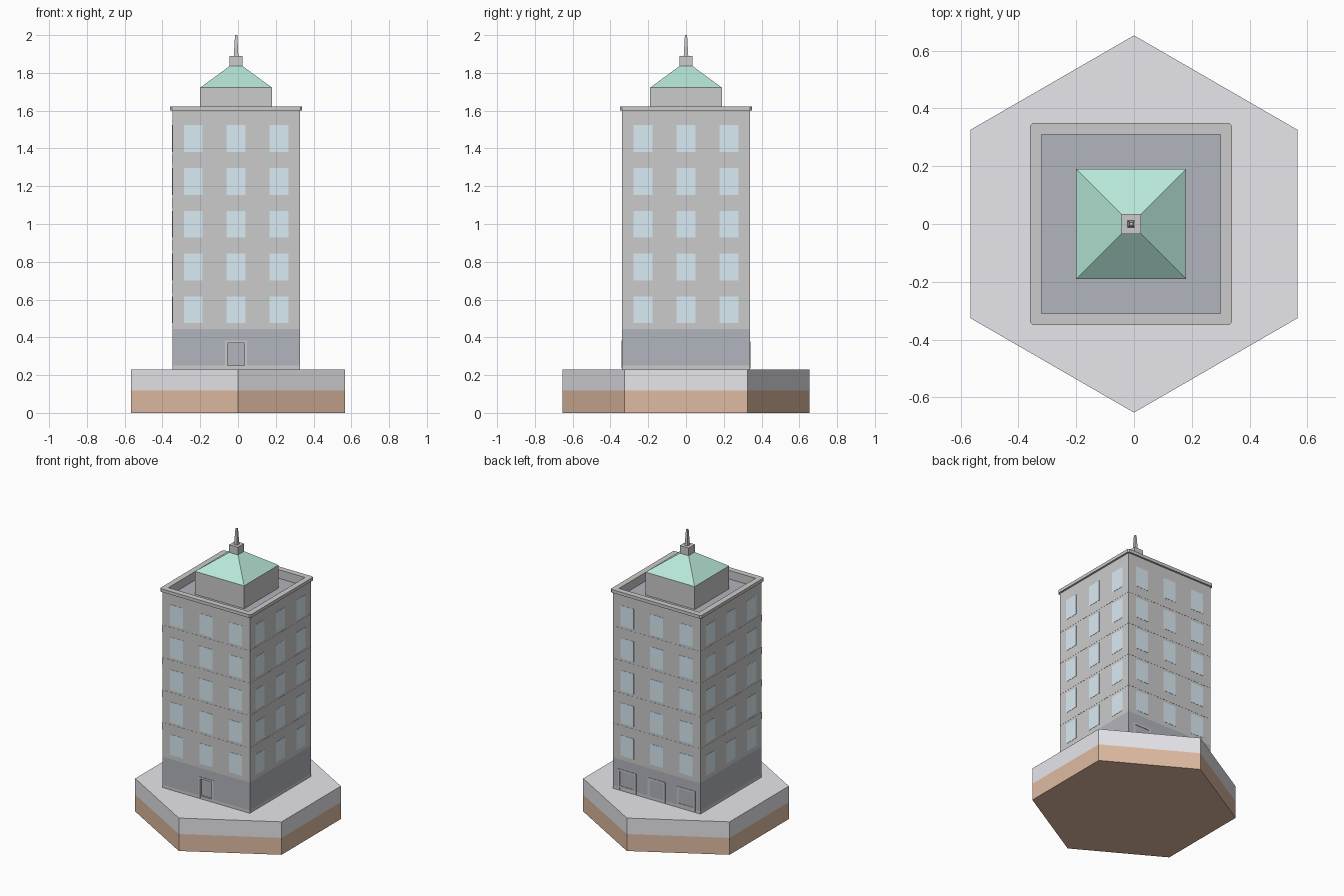
import bpy, bmesh, math
from mathutils import Matrix

if "Cube" in bpy.data.objects:
    bpy.data.objects.remove(bpy.data.objects["Cube"])

CX = -0.01          # tower axis
H = 0.3375          # tower half width
S = math.sqrt(2)


def material(name, rgb):
    m = bpy.data.materials.new(name)
    m.diffuse_color = (*rgb, 1)
    m.use_nodes = True
    m.node_tree.nodes["Principled BSDF"].inputs["Base Color"].default_value = m.diffuse_color
    return m


CLAY = material("clay", (0.74, 0.50, 0.36))
PAVING = material("paving", (0.80, 0.79, 0.83))
SLATE = material("slate", (0.45, 0.46, 0.51))
GLASS = material("glass", (0.70, 0.83, 0.91))
COPPER = material("copper", (0.48, 0.80, 0.69))
BAND = material("band", (0.66, 0.66, 0.69))
STONE = material("stone", (0.67, 0.67, 0.67))


def make(name, bm, mat=None):
    bmesh.ops.recalc_face_normals(bm, faces=bm.faces)
    me = bpy.data.meshes.new(name)
    bm.to_mesh(me)
    bm.free()
    ob = bpy.data.objects.new(name, me)
    bpy.context.collection.objects.link(ob)
    if mat:
        me.materials.append(mat)
    return ob


def boxes(name, spans, mat=None, rot=0):
    """Boxes from (x0, x1, y0, y1, z0, z1) around the tower axis."""
    bm = bmesh.new()
    for x0, x1, y0, y1, z0, z1 in spans:
        M = Matrix.Translation(((x0 + x1) / 2, (y0 + y1) / 2, (z0 + z1) / 2)) @ \
            Matrix.Diagonal((x1 - x0, y1 - y0, z1 - z0, 1))
        bmesh.ops.create_cube(bm, size=1, matrix=M)
    bm.transform(Matrix.Translation((CX, 0, 0)) @ Matrix.Rotation(rot, 4, 'Z'))
    return make(name, bm, mat)


def block(name, h, z0, z1, mat=None):
    return boxes(name, [(-h, h, -h, h, z0, z1)], mat)


def prism(name, n, r0, r1, z0, z1, start, cx, mat=None):
    """Straight or tapered prism whose first corner sits at angle start."""
    bm = bmesh.new()
    angles = [start + 2 * math.pi * i / n for i in range(n)]
    lo, hi = [[bm.verts.new((cx + r * math.cos(a), r * math.sin(a), z)) for a in angles]
              for r, z in ((r0, z0), (r1, z1))]
    bm.faces.new(lo[::-1])
    bm.faces.new(hi)
    for i in range(n):
        j = (i + 1) % n
        bm.faces.new((lo[i], lo[j], hi[j], hi[i]))
    return make(name, bm, mat)


def ring(name, ho, hi, z0, z1, c, mat=None):
    """Square ring; both edges of each corner are cut back by c."""
    bm = bmesh.new()
    loops = []
    for h, cut, z in ((ho, c, z0), (ho, c, z1), (hi, 0, z1), (hi, 0, z0)):
        loop = []
        for k in range(4):
            for x, y in ((h, h - cut), (h - cut, h)):
                for _ in range(k):
                    x, y = -y, x
                loop.append(bm.verts.new((x + CX, y, z)))
        loops.append(loop)
    for a, b in zip(loops, loops[1:] + loops[:1]):
        for i in range(8):
            j = (i + 1) % 8
            bm.faces.new((a[i], a[j], b[j], b[i]))
    bmesh.ops.remove_doubles(bm, verts=bm.verts, dist=1e-5)
    return make(name, bm, mat)


# Hexagonal base
prism("base_lower", 6, 0.653, 0.653, 0, 0.118, math.pi / 2, 0, CLAY)
prism("base_upper", 6, 0.653, 0.653, 0.118, 0.23, math.pi / 2, 0, PAVING)

# Tower body
block("plinth", H, 0.23, 0.25, STONE)
ground = block("ground_floor", H, 0.25, 0.445, SLATE)
block("upper_floors", H, 0.445, 1.56, STONE)
ring("parapet", H, 0.31, 1.56, 1.60, 0, STONE)
ring("cornice", 0.35, 0.31, 1.60, 1.622, 0.01, STONE)
block("roof_deck", 0.31, 1.555, 1.562, SLATE)

# Openings: front door, then rear shop windows and double door
front = [(-0.045, 0.045, 0.37)]
rear = [(-0.285, -0.17, 0.365), (-0.055, 0.055, 0.365), (0.17, 0.285, 0.365)]


def frame(x0, x1, z0, z1, t=0.013):
    ya, yb = -H - 0.003, -H + 0.018
    return [(x0 - t, x0, ya, yb, z0, z1 + t), (x1, x1 + t, ya, yb, z0, z1 + t),
            (x0, x1, ya, yb, z1, z1 + t)]


for side, openings, rot in (("front", front, 0), ("rear", rear, math.pi)):
    cutter = boxes(side + "_cutter", [(a - 0.005, b + 0.005, -H - 0.05, -H + 0.025, 0.24, z + 0.005)
                                      for a, b, z in openings], None, rot)
    cutter.hide_render = True
    mod = ground.modifiers.new("opening", 'BOOLEAN')
    mod.object, mod.operation, mod.solver = cutter, 'DIFFERENCE', 'EXACT'
    boxes(side + "_frames", [s for a, b, z in openings for s in frame(a, b, 0.235, z)], STONE, rot)

# Doors and shop glass set back in the openings
shops = (rear[0], rear[2])
boxes("front_door", [(-0.045, 0.045, -H + 0.012, -H + 0.03, 0.25, 0.37)], SLATE)
boxes("rear_doors", [(-0.055, 0.055, -H + 0.014, -H + 0.03, 0.25, 0.365)], SLATE, math.pi)
boxes("rear_door_glass", [(x - 0.017, x + 0.017, -H + 0.010, -H + 0.03, 0.27, 0.352)
                          for x in (-0.026, 0.026)], GLASS, math.pi)
boxes("shop_glass", [(a, b, -H + 0.012, -H + 0.03, 0.262, z) for a, b, z in shops], GLASS, math.pi)
boxes("shop_sills", [(a, b, -H - 0.003, -H + 0.018, 0.25, 0.262) for a, b, z in shops], STONE, math.pi)

# Windows: five floors of three on every side, with bands between floors
floors = [0.475 + 0.2265 * i for i in range(5)]
for k, side in enumerate(("front", "right", "rear", "left")):
    boxes(side + "_windows", [(x - 0.05, x + 0.05, -H - 0.0015, -H + 0.005, z, z + 0.142)
                              for z in floors for x in (-0.227, 0, 0.227)], GLASS, k * math.pi / 2)
for i, z in enumerate(floors[1:]):
    block("floor_band_%d" % (i + 1), H + 0.001, z - 0.066, z - 0.016, BAND)

# Penthouse, copper roof and spire
block("penthouse", 0.19, 1.56, 1.722, STONE)
prism("copper_roof", 4, 0.19 * S, 0.033 * S, 1.722, 1.837, math.pi / 4, CX, COPPER)
block("lantern", 0.034, 1.835, 1.89, STONE)
prism("spire", 4, 0.012 * S, 0.006 * S, 1.89, 2.0, math.pi / 4, CX, STONE)
